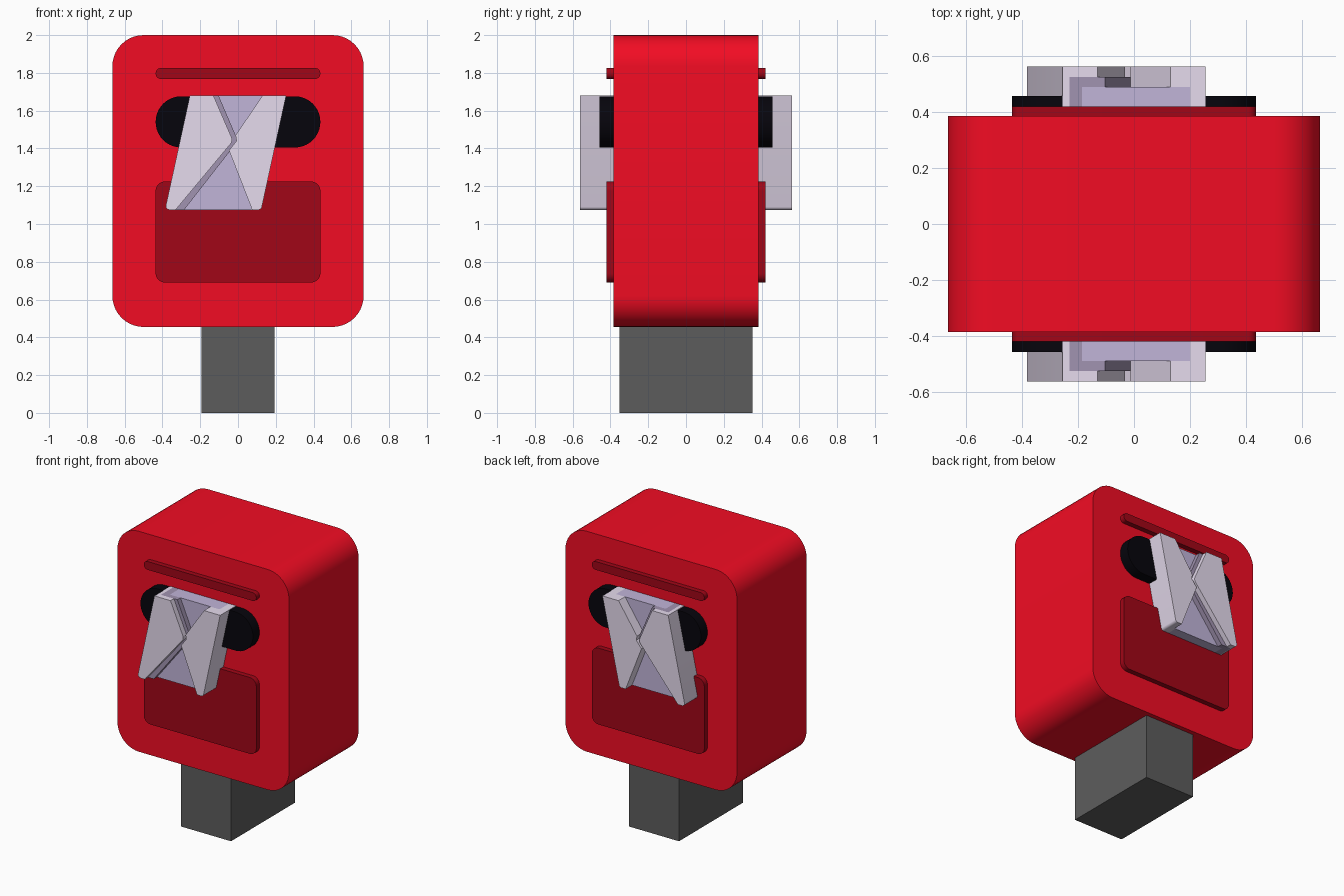
import bpy
import bmesh
import math
from mathutils import Vector

cube = bpy.data.objects.get("Cube")
if cube:
    bpy.data.objects.remove(cube, do_unlink=True)


def material(name, r, g, b):
    """Material from a 0-255 colour."""
    color = [(c / 255) ** 2.2 for c in (r, g, b)] + [1.0]
    mat = bpy.data.materials.new(name)
    mat.use_nodes = True
    mat.diffuse_color = color
    mat.node_tree.nodes["Principled BSDF"].inputs["Base Color"].default_value = color
    return mat


RED = material("red", 242, 20, 40)
DARK_RED = material("dark_red", 160, 14, 29)
BLACK = material("black", 15, 13, 20)
GREY = material("grey", 93, 93, 93)
PALE = material("pale_lilac", 229, 218, 237)
LILAC = material("lilac", 192, 179, 216)
SHADE = material("shade_lilac", 160, 146, 175)


def rounded(points, steps=10):
    """Replace each (x, z, radius) corner by an arc."""
    out = []
    for i, (x, z, r) in enumerate(points):
        p = Vector((x, z))
        if not r:
            out.append(p)
            continue
        a = (Vector(points[i - 1][:2]) - p).normalized()
        b = (Vector(points[(i + 1) % len(points)][:2]) - p).normalized()
        half = a.angle(b) / 2
        centre = p + (a + b).normalized() * r / math.sin(half)
        start = (p + a * r / math.tan(half) - centre).normalized()
        end = (p + b * r / math.tan(half) - centre).normalized()
        sweep = math.pi - 2 * half
        for k in range(steps + 1):
            t = k / steps
            mix = start * math.sin((1 - t) * sweep) + end * math.sin(t * sweep)
            out.append(centre + mix.normalized() * r)
    return out


def prism(name, outlines, mat, both_sides=True):
    """Extrude (points, y0, y1) outlines; mirror to the back if wanted."""
    bm = bmesh.new()
    for points, y0, y1 in outlines:
        ring = rounded(points)
        caps = [[bm.verts.new((p.x, y, p.y)) for p in ring] for y in (y0, y1)]
        for cap in caps:
            bm.faces.new(cap)
        for i in range(len(ring)):
            bm.faces.new((caps[0][i - 1], caps[0][i], caps[1][i], caps[1][i - 1]))
    bmesh.ops.recalc_face_normals(bm, faces=bm.faces)
    mesh = bpy.data.meshes.new(name)
    bm.to_mesh(mesh)
    bm.free()
    mesh.materials.append(mat)
    obj = bpy.data.objects.new(name, mesh)
    bpy.context.collection.objects.link(obj)
    bpy.ops.object.select_all(action="DESELECT")
    obj.select_set(True)
    bpy.context.view_layer.objects.active = obj
    bpy.ops.object.shade_smooth_by_angle(angle=math.radians(25))
    if both_sides:
        mod = obj.modifiers.new("back_copy", "MIRROR")
        mod.use_axis = (False, True, False)
        mod.use_mirror_merge = False


def box(x, z0, z1, r):
    return [(-x, z0, r), (x, z0, r), (x, z1, r), (-x, z1, r)]


# Post and housing
FACE = -0.385
prism("post", [(box(0.193, 0, 0.46, 0), -0.353, 0.353)], GREY, False)
prism("housing", [(box(0.665, 0.455, 2.0, 0.165), FACE, -FACE)], RED, False)

# Raised panels on both faces
prism("lower_panel", [(box(0.436, 0.69, 1.225, 0.05), -0.42, FACE)], DARK_RED)
prism("upper_bar", [(box(0.436, 1.768, 1.826, 0.028), -0.42, FACE)], DARK_RED)
prism("black_pill", [(box(0.436, 1.405, 1.676, 0.135), -0.457, FACE)], BLACK)

# Slanted emblem: layered plates with side walls
TOP, BOTTOM, SLANT = 1.68, 1.075, -0.132


def slab(left, right, r_left=0, r_right=0):
    return [(left, TOP, 0), (left + SLANT, BOTTOM, r_left),
            (right + SLANT, BOTTOM, r_right), (right, TOP, 0)]


def kinked(left, top, kink, bottom, r_left=0):
    return [(left, TOP, 0), (left + SLANT, BOTTOM, r_left),
            (bottom, BOTTOM, 0), (kink, 1.44, 0.035), (top, TOP, 0)]


MID, STEP, FRONT = -0.49, -0.525, -0.562
prism("emblem_core", [(slab(-0.185, 0.2), MID, FACE)], LILAC)
prism("emblem_shadow_layer", [
    (slab(-0.23, -0.185), MID, FACE),
    (kinked(-0.23, -0.103, 0.0, -0.285), STEP, MID)], SHADE)
prism("emblem_left_plate", [
    (slab(-0.255, -0.23, r_left=0.02), STEP, FACE),
    (kinked(-0.255, -0.13, -0.026, -0.33, 0.02), FRONT, STEP)], PALE)
right_plate = [(0.13, TOP, 0), (-0.013, 1.47, 0), (-0.008, 1.44, 0),
               (-0.048, 1.39, 0), (0.075, BOTTOM, 0),
               (0.255 + SLANT, BOTTOM, 0.02), (0.255, TOP, 0)]
prism("emblem_right_plate", [
    (slab(0.2, 0.255, r_right=0.02), MID, FACE),
    (right_plate, FRONT, MID)], PALE)
